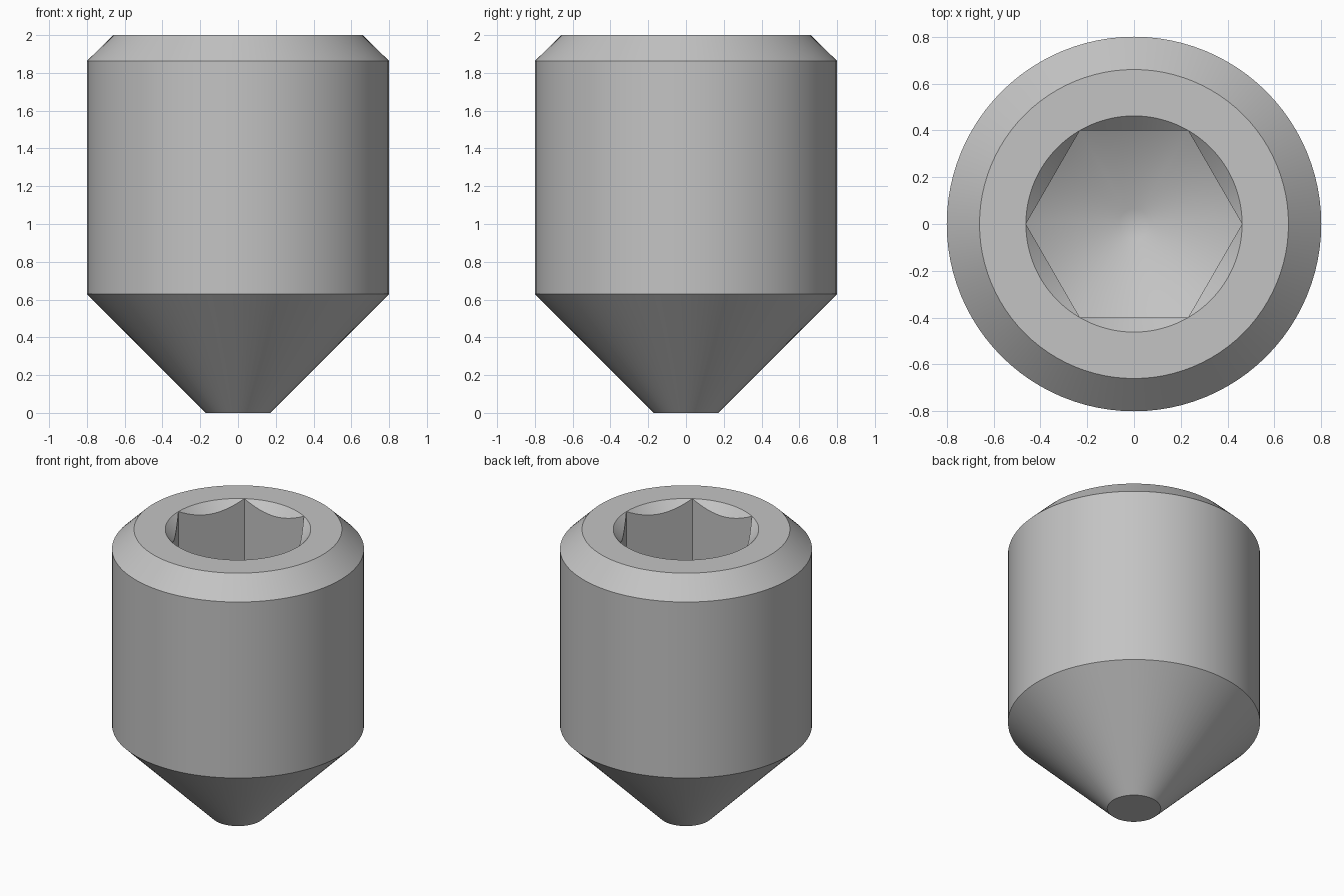
import bpy, bmesh, math

cube = bpy.data.objects.get("Cube")
if cube:
    bpy.data.objects.remove(cube, do_unlink=True)

SEGMENTS = 96
HEIGHT = 2.0
FLAT = 0.40                                   # half the width across the socket flats
CORNER = FLAT / math.cos(math.pi / 6)         # half the width across the corners
DRILL_SLOPE = math.tan(math.radians(30))
SOCKET_DEPTH = 1.0
TIP = 0.065

steel = bpy.data.materials.new("steel grey")
steel.use_nodes = True
colour = (0.55, 0.55, 0.55, 1)
steel.diffuse_color = colour
steel.node_tree.nodes["Principled BSDF"].inputs["Base Color"].default_value = colour


def hex_radius(angle):
    """Distance from the axis to the socket wall, with a corner on +x."""
    return FLAT / math.cos(angle % (math.pi / 3) - math.pi / 6)


def circle(radius, z):
    return lambda angle: (radius, z)


def socket_rim(angle):
    r = hex_radius(angle)
    return r, HEIGHT - (CORNER - r)


def socket_floor(angle):
    r = hex_radius(angle)
    return r, HEIGHT - SOCKET_DEPTH - (FLAT - r) * DRILL_SLOPE * -1


# Rings from the flat point, up the outside and down into the socket
rings = [
    circle(0.17, 0),
    circle(0.80, 0.63),
    circle(0.80, 1.863),
    circle(0.66, HEIGHT),
    circle(CORNER, HEIGHT),
    socket_rim,
    lambda a: (hex_radius(a),
               HEIGHT - SOCKET_DEPTH - (FLAT - hex_radius(a)) * DRILL_SLOPE),
    circle(TIP, HEIGHT - SOCKET_DEPTH - (FLAT - TIP) * DRILL_SLOPE),
]

bm = bmesh.new()
loops = []
for ring in rings:
    loop = []
    for i in range(SEGMENTS):
        a = 2 * math.pi * i / SEGMENTS
        r, z = ring(a)
        loop.append(bm.verts.new((r * math.cos(a), r * math.sin(a), z)))
    loops.append(loop)

for low, high in zip(loops, loops[1:]):
    for i in range(SEGMENTS):
        j = (i + 1) % SEGMENTS
        bm.faces.new((low[i], low[j], high[j], high[i]))

# Flat point and socket floor
bm.faces.new(loops[0][::-1])
bm.faces.new(loops[-1])

# The socket corners meet the rim circle
bmesh.ops.remove_doubles(bm, verts=bm.verts[:], dist=0.0001)
bmesh.ops.recalc_face_normals(bm, faces=bm.faces[:])

mesh = bpy.data.meshes.new("set_screw")
bm.to_mesh(mesh)
bm.free()
mesh.materials.append(steel)
screw = bpy.data.objects.new("set_screw", mesh)
bpy.context.collection.objects.link(screw)

bpy.ops.object.select_all(action="DESELECT")
screw.select_set(True)
bpy.context.view_layer.objects.active = screw
bpy.ops.object.shade_smooth_by_angle(angle=math.radians(32))
